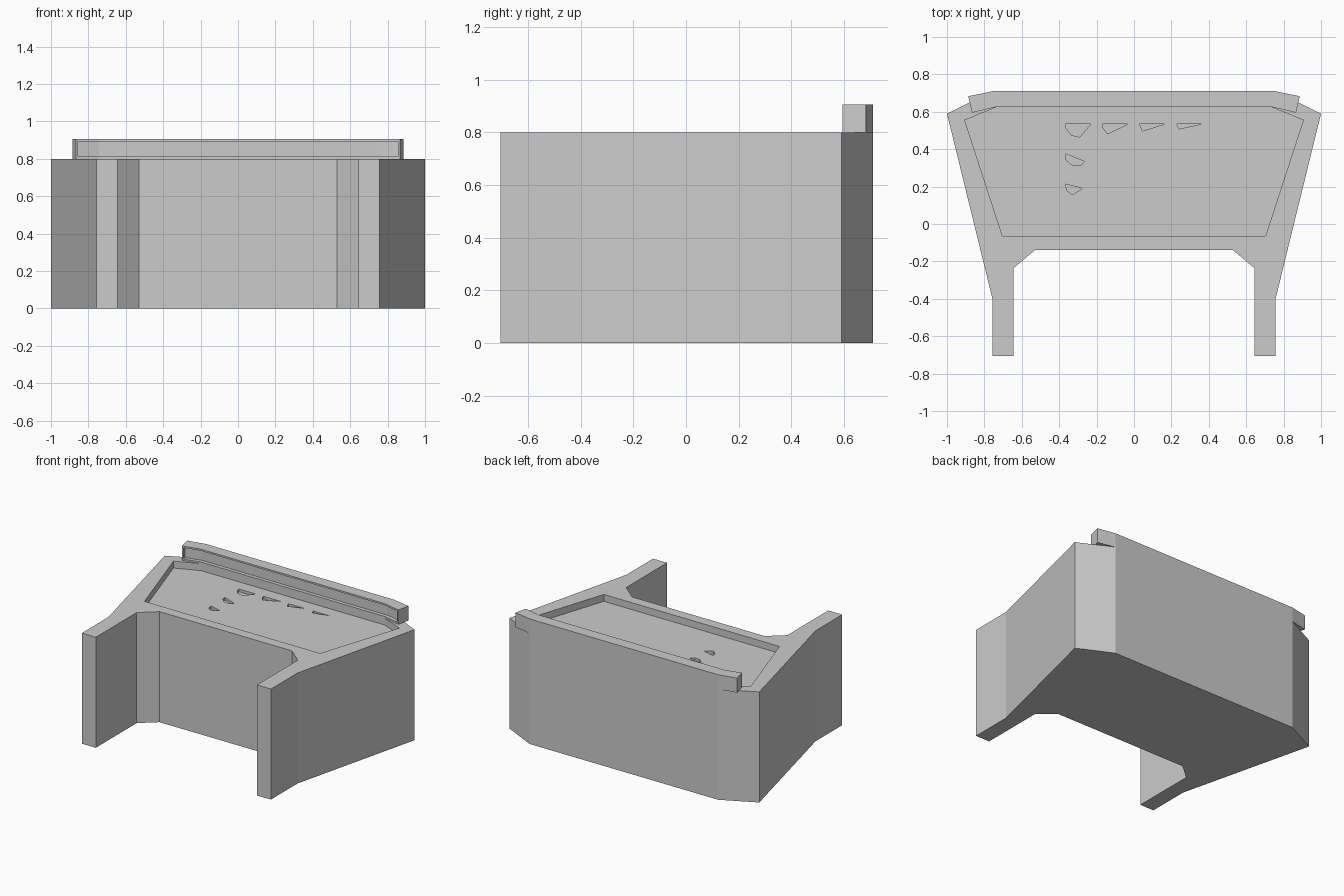
import bpy, bmesh

if "Cube" in bpy.data.objects:
    bpy.data.objects.remove(bpy.data.objects["Cube"])


def mirrored(half):
    """Close a left-half profile by mirroring it across x = 0."""
    return half + [(-x, y) for x, y in reversed(half)]


def prism(name, profile, z0, z1, edit=None):
    bm = bmesh.new()
    base = bm.faces.new([bm.verts.new((x, y, z0)) for x, y in profile])
    ext = bmesh.ops.extrude_face_region(bm, geom=[base])
    for v in ext["geom"]:
        if isinstance(v, bmesh.types.BMVert):
            v.co.z = z1
    bmesh.ops.recalc_face_normals(bm, faces=bm.faces)
    if edit:
        edit(bm)
    mesh = bpy.data.meshes.new(name)
    bm.to_mesh(mesh)
    bm.free()
    obj = bpy.data.objects.new(name, mesh)
    bpy.context.collection.objects.link(obj)
    return obj


def carve(obj, cutter):
    mod = obj.modifiers.new("carve", 'BOOLEAN')
    mod.operation = 'DIFFERENCE'
    mod.solver = 'EXACT'
    mod.object = cutter
    bpy.context.view_layer.objects.active = obj
    bpy.ops.object.modifier_apply(modifier=mod.name)
    bpy.data.objects.remove(cutter)


# Table body with splayed sides and two front wings
body = prism("table_body", mirrored([
    (-0.755, 0.71), (-1.0, 0.59), (-0.757, -0.40), (-0.757, -0.705),
    (-0.645, -0.705), (-0.645, -0.237), (-0.53, -0.14)]), 0, 0.8)

# Sunken table top
FLOOR = 0.75
carve(body, prism("pocket_cutter", mirrored([
    (-0.735, 0.625), (-0.905, 0.555), (-0.703, -0.065)]), FLOOR, 0.9))

# Small shallow notches in the sunken top
notches = [
    [(-0.365, 0.535), (-0.23, 0.535), (-0.29, 0.465), (-0.335, 0.475), (-0.365, 0.515)],
    [(-0.168, 0.535), (-0.03, 0.535), (-0.142, 0.482), (-0.168, 0.518)],
    [(0.03, 0.535), (0.165, 0.535), (0.045, 0.497)],
    [(0.228, 0.535), (0.365, 0.535), (0.24, 0.508)],
    [(-0.365, 0.375), (-0.265, 0.335), (-0.285, 0.312), (-0.33, 0.315), (-0.365, 0.345)],
    [(-0.365, 0.213), (-0.275, 0.19), (-0.33, 0.157), (-0.36, 0.18)],
]
for outline in notches:
    carve(body, prism("notch_cutter", outline, FLOOR - 0.02, FLOOR + 0.02))


# Back rail with a recessed front panel
def recess_front(bm):
    bm.normal_update()
    front = [f for f in bm.faces if f.normal.y < -0.5]
    bmesh.ops.inset_region(bm, faces=front, thickness=0.012, use_even_offset=True)
    bmesh.ops.inset_region(bm, faces=front, thickness=0.0005, depth=-0.025,
                           use_even_offset=True)


prism("back_rail", mirrored([
    (-0.755, 0.71), (-0.886, 0.683), (-0.866, 0.595), (-0.74, 0.625)]),
    0.8, 0.905, recess_front)
